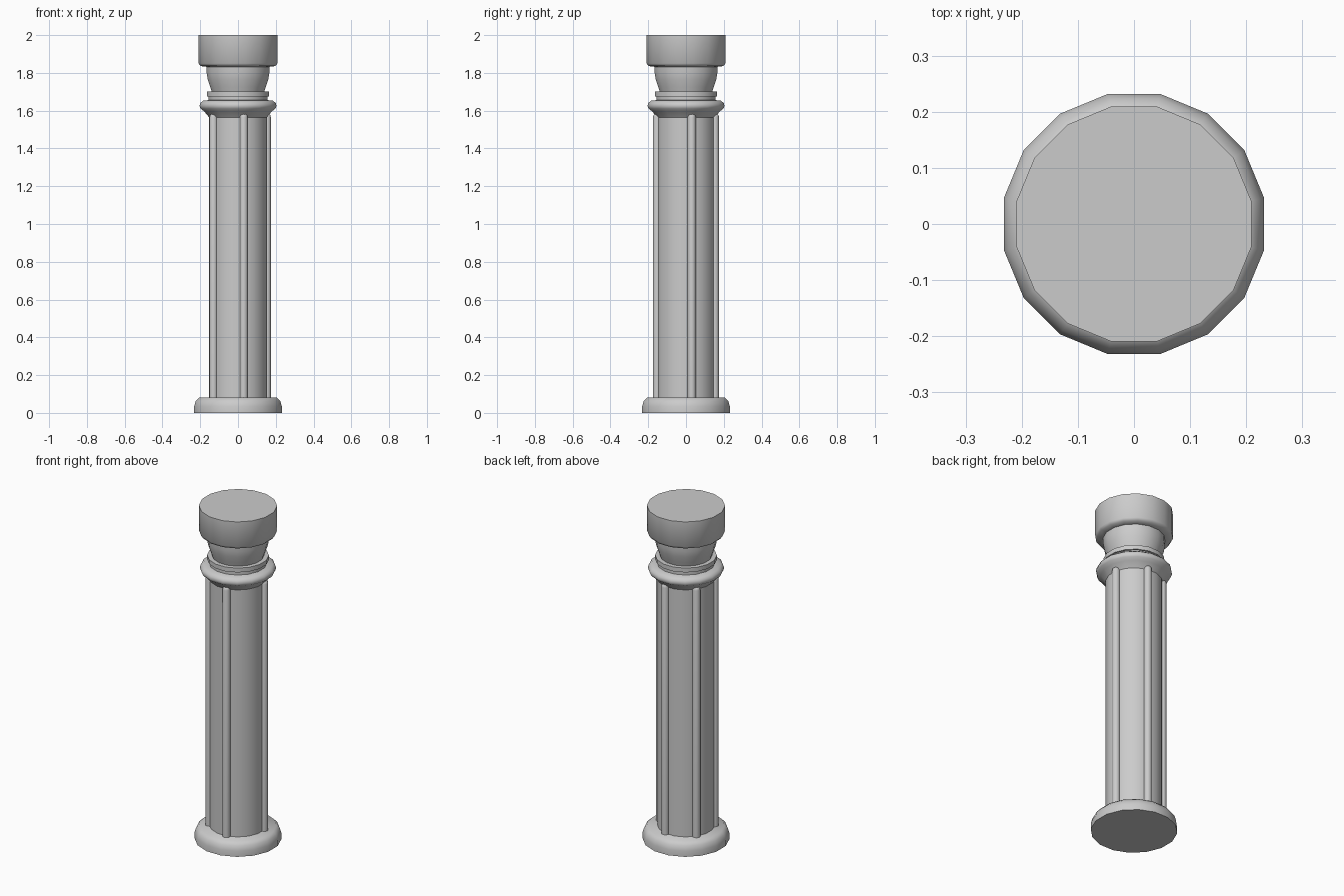
import bpy, bmesh
from math import pi, cos, sin, radians

if "Cube" in bpy.data.objects:
    bpy.data.objects.remove(bpy.data.objects["Cube"])

SIDES = 16
FLAT = cos(pi / SIDES)   # profiles give the distance to the flat sides


def finish(name, bm, angle):
    bmesh.ops.recalc_face_normals(bm, faces=bm.faces)
    mesh = bpy.data.meshes.new(name)
    bm.to_mesh(mesh)
    bm.free()
    obj = bpy.data.objects.new(name, mesh)
    bpy.context.collection.objects.link(obj)
    bpy.ops.object.select_all(action='DESELECT')
    bpy.context.view_layer.objects.active = obj
    obj.select_set(True)
    bpy.ops.object.shade_smooth_by_angle(angle=radians(angle))
    return obj


def lathe(name, profile, sides=SIDES, centre=(0, 0), scale=1 / FLAT):
    """Closed turned part from (radius, height) points, bottom to top."""
    bm = bmesh.new()
    rings = []
    for r, z in profile:
        ring = []
        for i in range(sides):
            a = 2 * pi * (i + 0.5) / sides
            ring.append(bm.verts.new((centre[0] + r * scale * cos(a),
                                      centre[1] + r * scale * sin(a), z)))
        rings.append(ring)
    for lo, hi in zip(rings, rings[1:]):
        for i in range(sides):
            j = (i + 1) % sides
            bm.faces.new((lo[i], lo[j], hi[j], hi[i]))
    bm.faces.new(rings[0][::-1])
    bm.faces.new(rings[-1])
    return finish(name, bm, 48)


# Base with rounded shoulder
lathe("base", [(.232, 0), (.232, .035), (.224, .062), (.205, .082)])

# Shaft
lathe("shaft", [(.153, .08), (.153, 1.60)])

# Flared collar at the top of the shaft
lathe("collar", [(.153, 1.565), (.180, 1.597), (.198, 1.611), (.204, 1.625),
                 (.200, 1.640), (.185, 1.653), (.140, 1.657)])

# Two thin neck rings
lathe("lower_neck_ring", [(.155, 1.655), (.155, 1.676)])
lathe("upper_neck_ring", [(.165, 1.676), (.165, 1.702)])

# Bell of the capital
lathe("capital_bell", [(.139, 1.70), (.147, 1.725), (.160, 1.765),
                       (.166, 1.80), (.167, 1.84)])

# Round top block
lathe("capital_block", [(.165, 1.832), (.198, 1.836), (.209, 1.850), (.209, 2.0)])

# Ribs on every third corner of the shaft
RIB_R, RIB_TOP = .022, 1.587
rib_profile = [(RIB_R, .07), (RIB_R, RIB_TOP - RIB_R)]
rib_profile += [(RIB_R * cos(t), RIB_TOP - RIB_R + RIB_R * sin(t))
                for t in (radians(30), radians(60), radians(85))]
for k in range(5):
    a = 2 * pi * (3 * k + 0.5) / SIDES
    lathe("rib_%d" % (k + 1), rib_profile, 10,
          (.156 * cos(a), .156 * sin(a)), 1)
